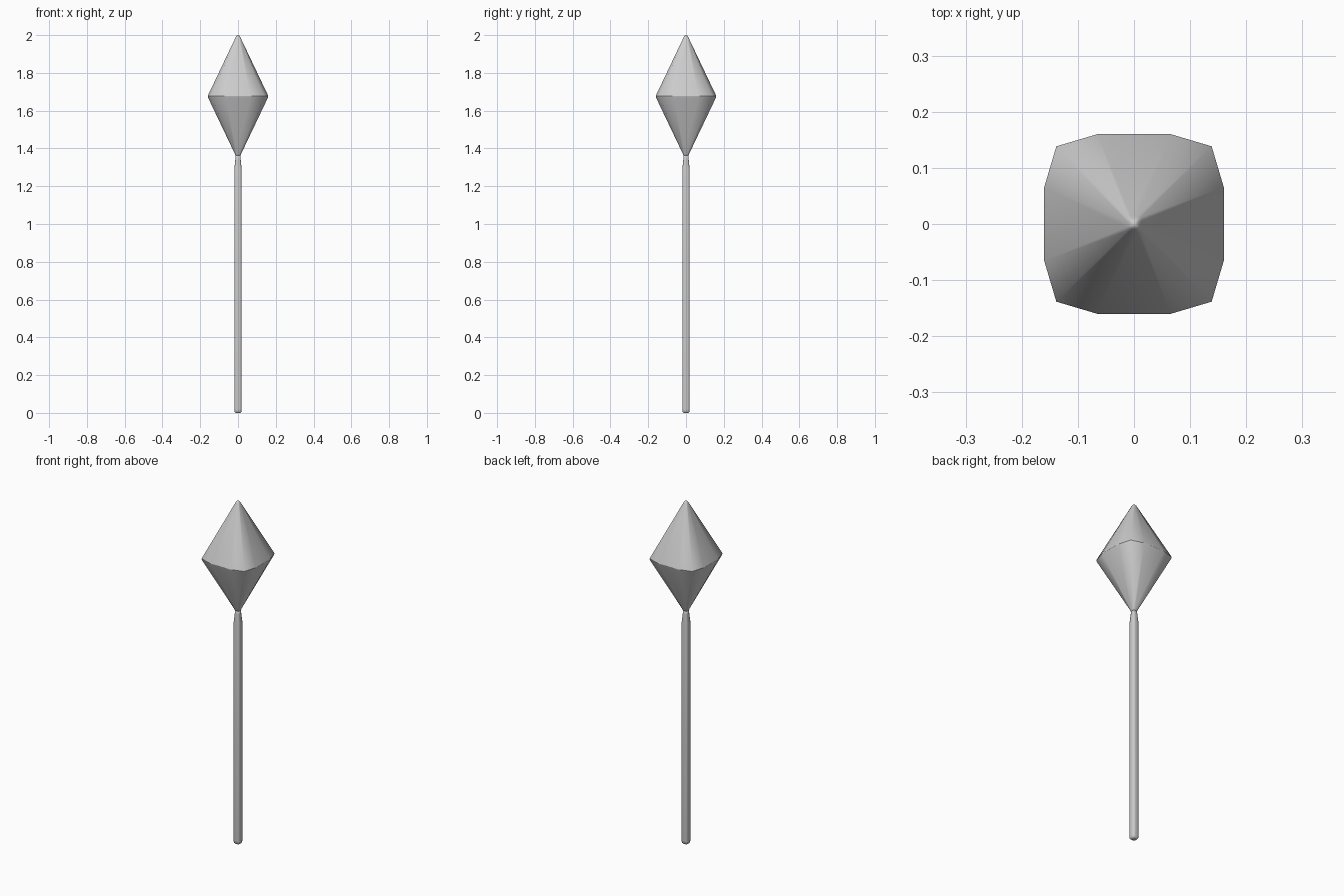
import bpy, bmesh, math

if "Cube" in bpy.data.objects:
    bpy.data.objects.remove(bpy.data.objects["Cube"])

# Rounded-square section with 12 corners, half width 1
QUARTER = [(1.0, 0.41), (0.865, 0.865), (0.41, 1.0)]
SECTION = []
for q in range(4):
    c, s = round(math.cos(q * math.pi / 2)), round(math.sin(q * math.pi / 2))
    SECTION += [(x * c - y * s, x * s + y * c) for x, y in QUARTER]


def loft(name, profile, sharp_level=None):
    """Stack scaled copies of the section; profile is (half width, z)."""
    bm = bmesh.new()
    rings = [[bm.verts.new((x * r, y * r, z)) for x, y in SECTION] for r, z in profile]
    n = len(SECTION)
    for a, b in zip(rings, rings[1:]):
        for i in range(n):
            j = (i + 1) % n
            bm.faces.new((a[i], a[j], b[j], b[i]))
    bm.faces.new(rings[0][::-1])
    bm.faces.new(rings[-1])
    for f in bm.faces:
        f.smooth = True
    if sharp_level is not None:
        ring = set(rings[sharp_level])
        for e in bm.edges:
            if e.verts[0] in ring and e.verts[1] in ring:
                e.smooth = False
    me = bpy.data.meshes.new(name)
    bm.to_mesh(me)
    bm.free()
    ob = bpy.data.objects.new(name, me)
    bpy.context.collection.objects.link(ob)
    return ob


# Long shaft with softened foot and tapered neck
loft("shaft", [(0.013, 0.0), (0.018, 0.005), (0.0195, 0.02), (0.0195, 1.29),
               (0.014, 1.345), (0.013, 1.365)])

# Faceted double-pointed head with a crisp waist
loft("head", [(0.011, 1.355), (0.016, 1.37), (0.158, 1.668), (0.16, 1.677),
              (0.158, 1.683), (0.014, 1.985), (0.009, 1.995), (0.004, 2.0)], 3)
